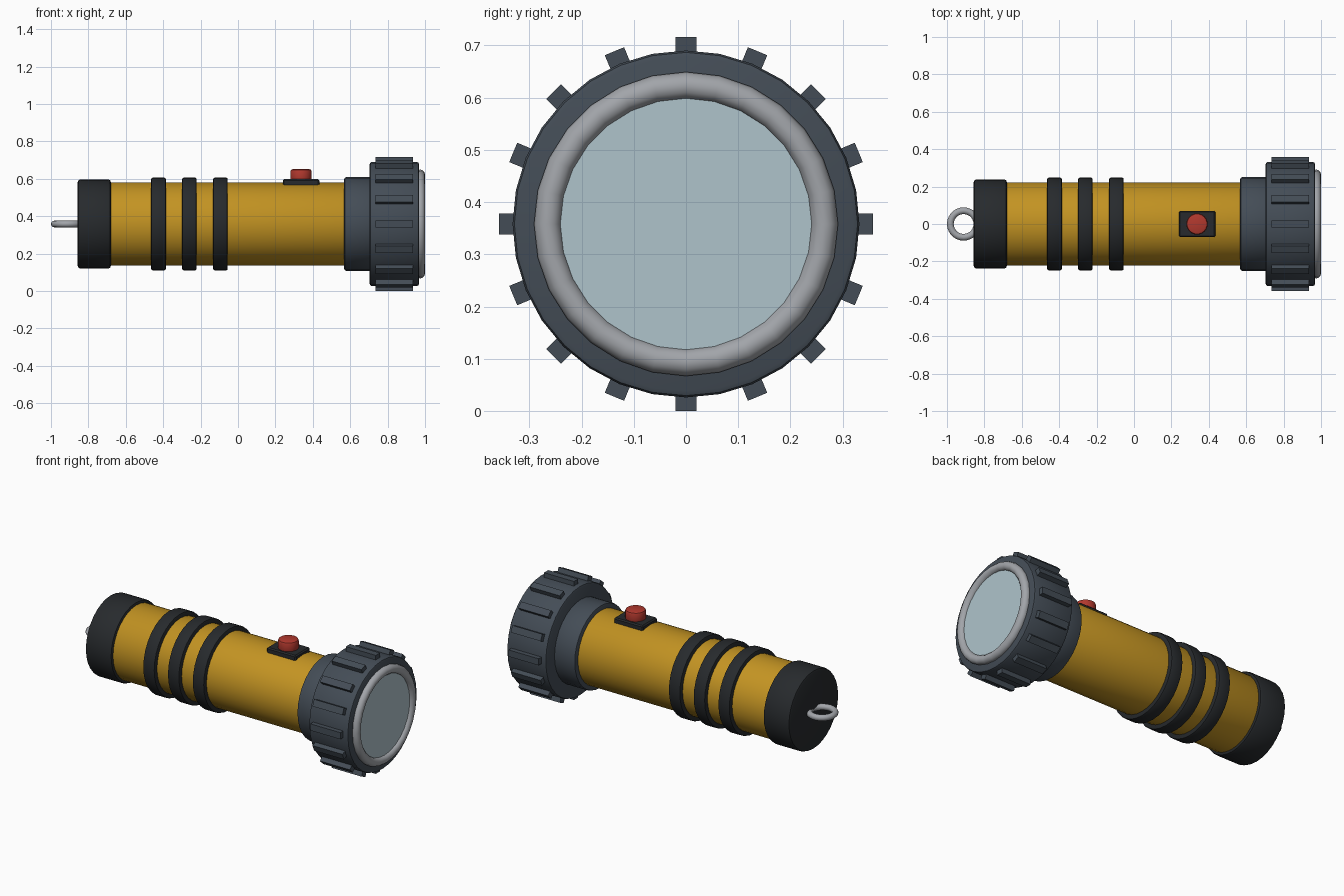
import bpy, bmesh
from math import pi, radians, cos, sin
from mathutils import Matrix, Vector

if "Cube" in bpy.data.objects:
    bpy.data.objects.remove(bpy.data.objects["Cube"])

AXIS_Z = 0.358


def material(name, rgb):
    m = bpy.data.materials.new(name)
    m.diffuse_color = (*rgb, 1)
    m.use_nodes = True
    m.node_tree.nodes["Principled BSDF"].inputs["Base Color"].default_value = m.diffuse_color
    return m


YELLOW = material("yellow_paint", (0.54, 0.29, 0.016))
BLACK = material("black_rubber", (0.020, 0.023, 0.026))
SLATE = material("slate_plastic", (0.057, 0.073, 0.093))
RED = material("red_button", (0.44, 0.040, 0.027))
METAL = material("metal", (0.36, 0.375, 0.40))
GLASS = material("lens_glass", (0.43, 0.55, 0.60))


def finish(bm, name, mat, bevel=0.0, segments=2):
    if bevel:
        edges = [e for e in bm.edges if e.calc_face_angle(0) > radians(60)]
        bmesh.ops.bevel(bm, geom=edges, offset=bevel, segments=segments,
                        profile=0.5, affect='EDGES')
    bmesh.ops.recalc_face_normals(bm, faces=bm.faces)
    mesh = bpy.data.meshes.new(name)
    bm.to_mesh(mesh)
    bm.free()
    ob = bpy.data.objects.new(name, mesh)
    bpy.context.collection.objects.link(ob)
    mesh.materials.append(mat)
    bpy.ops.object.select_all(action='DESELECT')
    ob.select_set(True)
    bpy.context.view_layer.objects.active = ob
    bpy.ops.object.shade_smooth_by_angle(angle=radians(35))
    return ob


def barrel(name, x0, x1, r, mat, bevel, sides=32):
    """Cylinder along the flashlight axis."""
    bm = bmesh.new()
    m = Matrix.Translation(((x0 + x1) / 2, 0, AXIS_Z)) @ Matrix.Rotation(pi / 2, 4, 'Y')
    bmesh.ops.create_cone(bm, cap_ends=True, segments=sides, radius1=r, radius2=r,
                          depth=x1 - x0, matrix=m)
    return finish(bm, name, mat, bevel)


def box(name, centre, size, mat, bevel, turn=None):
    bm = bmesh.new()
    m = Matrix.Translation(centre) @ (turn or Matrix()) @ Matrix.Diagonal((*size, 1))
    bmesh.ops.create_cube(bm, size=1, matrix=m)
    return finish(bm, name, mat, bevel, 1)


def torus(name, centre, major, minor, mat, turn=None, n=28, k=12):
    bm = bmesh.new()
    m = Matrix.Translation(centre) @ (turn or Matrix())
    rings = []
    for i in range(n):
        a = 2 * pi * i / n
        row = []
        for j in range(k):
            b = 2 * pi * j / k
            d = major + minor * cos(b)
            row.append(bm.verts.new(m @ Vector((d * cos(a), d * sin(a), minor * sin(b)))))
        rings.append(row)
    for i in range(n):
        p, q = rings[i], rings[(i + 1) % n]
        for j in range(k):
            bm.faces.new((p[j], q[j], q[(j + 1) % k], p[(j + 1) % k]))
    return finish(bm, name, mat)


# Main tube, tail cap and grip rings
barrel("body_tube", -0.70, 0.575, 0.222, YELLOW, 0.01)
barrel("tail_cap", -0.857, -0.68, 0.239, BLACK, 0.015)
for i, x in enumerate((-0.425, -0.26, -0.094)):
    barrel(f"grip_ring_{i + 1}", x - 0.039, x + 0.039, 0.248, BLACK, 0.009)

# Head: neck collar, bezel housing and grip ribs
barrel("neck_collar", 0.568, 0.72, 0.25, SLATE, 0.01)
barrel("head_housing", 0.704, 0.968, 0.332, SLATE, 0.012)
for i in range(16):
    turn = Matrix.Rotation(2 * pi * i / 16, 4, 'X')
    centre = turn @ Vector((0.835, 0, 0.336)) + Vector((0, 0, AXIS_Z))
    box(f"head_rib_{i + 1}", centre, (0.20, 0.04, 0.044), SLATE, 0, turn)

# Lens and its metal rim
barrel("lens", 0.94, 0.98, 0.25, GLASS, 0)
torus("lens_rim", (0.974, 0, AXIS_Z), 0.265, 0.026, METAL, Matrix.Rotation(pi / 2, 4, 'Y'))

# Switch plate and push button
box("switch_plate", (0.337, 0, 0.579), (0.195, 0.14, 0.037), BLACK, 0.007)
bm = bmesh.new()
bmesh.ops.create_cone(bm, cap_ends=True, segments=24, radius1=0.057, radius2=0.057,
                      depth=0.07, matrix=Matrix.Translation((0.337, 0, 0.616)))
finish(bm, "push_button", RED, 0.012)

# Lanyard loop on the tail
torus("lanyard_loop", (-0.911, 0, AXIS_Z), 0.071, 0.018, METAL)
